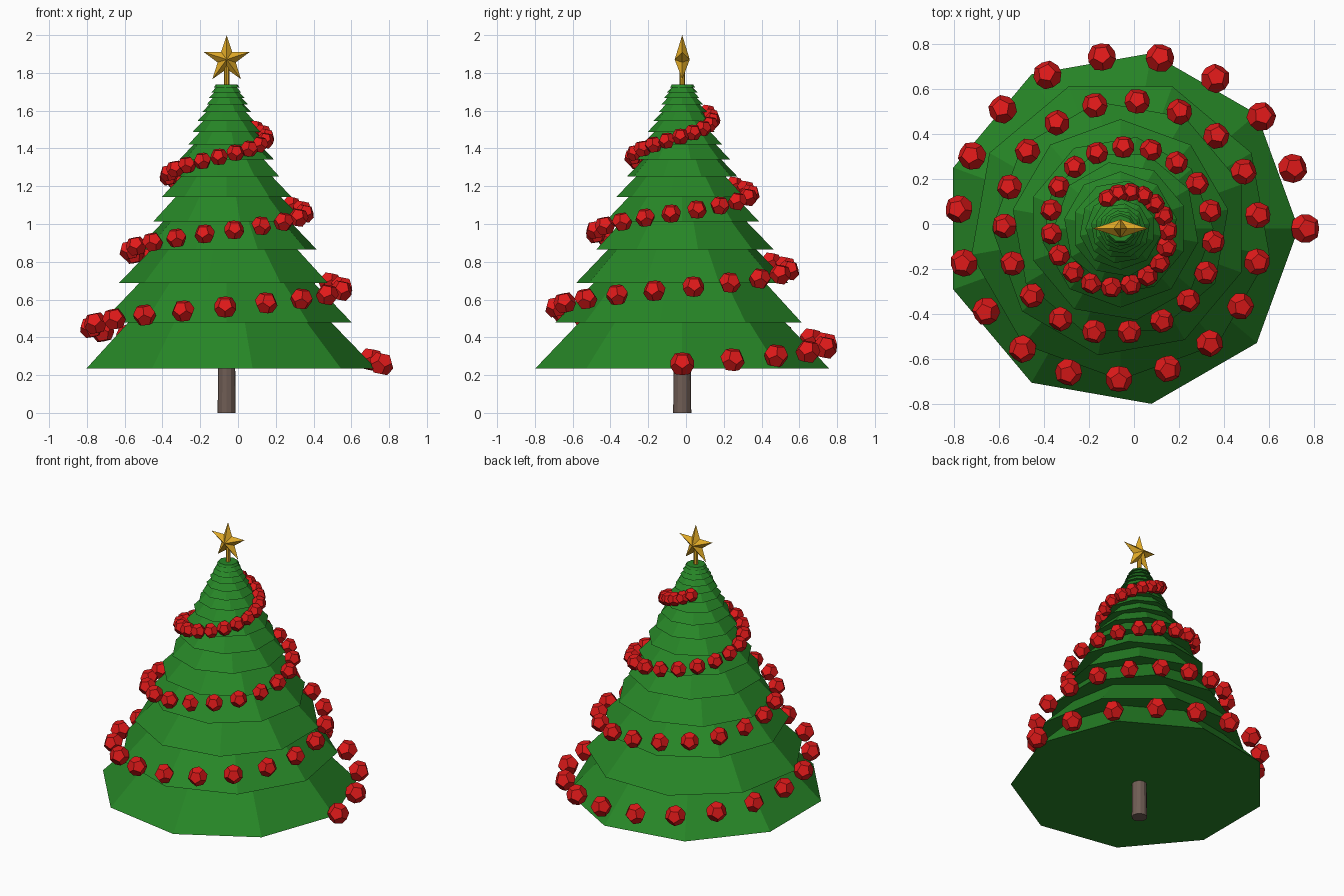
import bpy, bmesh, math
from mathutils import Matrix, Vector

if "Cube" in bpy.data.objects:
    bpy.data.objects.remove(bpy.data.objects["Cube"])

CX, CY = -0.06, -0.02   # tree axis


def material(name, color):
    m = bpy.data.materials.new(name)
    m.diffuse_color = (*color, 1)
    m.use_nodes = True
    m.node_tree.nodes["Principled BSDF"].inputs["Base Color"].default_value = m.diffuse_color
    return m


green = material("foliage_green", (0.02, 0.24, 0.02))
red = material("bauble_red", (0.75, 0.01, 0.01))
gold = material("star_gold", (0.75, 0.4, 0.02))
brown = material("bark", (0.16, 0.11, 0.09))


def finish(bm, name, mat):
    bmesh.ops.recalc_face_normals(bm, faces=bm.faces[:])
    me = bpy.data.meshes.new(name)
    bm.to_mesh(me)
    bm.free()
    ob = bpy.data.objects.new(name, me)
    ob.location = (CX, CY, 0)
    me.materials.append(mat)
    bpy.context.collection.objects.link(ob)
    return ob


def frustum(bm, r1, r2, z1, z2, sides, turn=0.0):
    rings = []
    for r, z in ((r1, z1), (r2, z2)):
        rings.append([bm.verts.new((r * math.cos(turn + math.tau * i / sides),
                                    r * math.sin(turn + math.tau * i / sides), z))
                      for i in range(sides)])
    a, b = rings
    for i in range(sides):
        j = (i + 1) % sides
        bm.faces.new((a[i], a[j], b[j], b[i]))
    bm.faces.new(a[::-1])
    bm.faces.new(b)


# Trunk
bm = bmesh.new()
frustum(bm, 0.048, 0.045, 0, 0.26, 12)
finish(bm, "trunk", brown)

# Foliage: nine-sided tiers shrinking geometrically, each turned 10 degrees
Q, APEX, H = 0.85, 1.865, 1.63
bm = bmesh.new()
for n in range(16):
    r = 0.79 * Q ** n
    top = APEX - H * Q ** (n + 1) if n < 15 else 1.738
    frustum(bm, r, r * (0.7 if n < 15 else 0.85), APEX - H * Q ** n, top,
            9, math.radians(-10 * n))
finish(bm, "foliage_tiers", green)

# Dodecahedron corners: face centres of an icosahedron
tmp = bmesh.new()
bmesh.ops.create_icosphere(tmp, subdivisions=1, radius=1)
corners = [f.calc_center_median().normalized() for f in tmp.faces]
tmp.free()
bm = bmesh.new()
for c in corners:
    bm.verts.new(c)
bmesh.ops.convex_hull(bm, input=bm.verts[:])
bmesh.ops.dissolve_limit(bm, angle_limit=0.05, verts=bm.verts[:], edges=bm.edges[:])
bm.verts.index_update()
ball_verts = [v.co.copy() for v in bm.verts]
ball_faces = [[v.index for v in f.verts] for f in bm.faces]
bm.free()

# Garland: baubles on a rising, narrowing spiral
bm = bmesh.new()
COUNT = 63
for i in range(COUNT):
    a = math.radians(19.24 * i)
    t = a / math.tau
    r = 0.82 - 0.204 * t
    size = 0.067 - 0.023 * i / (COUNT - 1)
    M = (Matrix.Rotation(a, 4, 'Z')
         @ Matrix.Translation((r, 0, 0.26 + 0.402 * t))
         @ Matrix.Rotation(0.2, 4, 'Y') @ Matrix.Scale(size, 4))
    vs = [bm.verts.new(M @ v) for v in ball_verts]
    for f in ball_faces:
        bm.faces.new([vs[k] for k in f])
finish(bm, "bauble_garland", red)

# Star: five points, ridged front and back
bm = bmesh.new()
zc, R = 1.871, 0.129
rim = []
for i in range(10):
    a = math.pi / 2 + i * math.pi / 5
    r = R if i % 2 == 0 else R * 0.39
    rim.append(bm.verts.new((r * math.cos(a), 0, zc + r * math.sin(a))))
for y in (-0.04, 0.04):
    mid = bm.verts.new((0, y, zc))
    for i in range(10):
        bm.faces.new((rim[i], rim[(i + 1) % 10], mid))
finish(bm, "star", gold)

# Star stem
bm = bmesh.new()
frustum(bm, 0.014, 0.014, 1.70, 1.86, 8)
finish(bm, "star_stem", gold)
